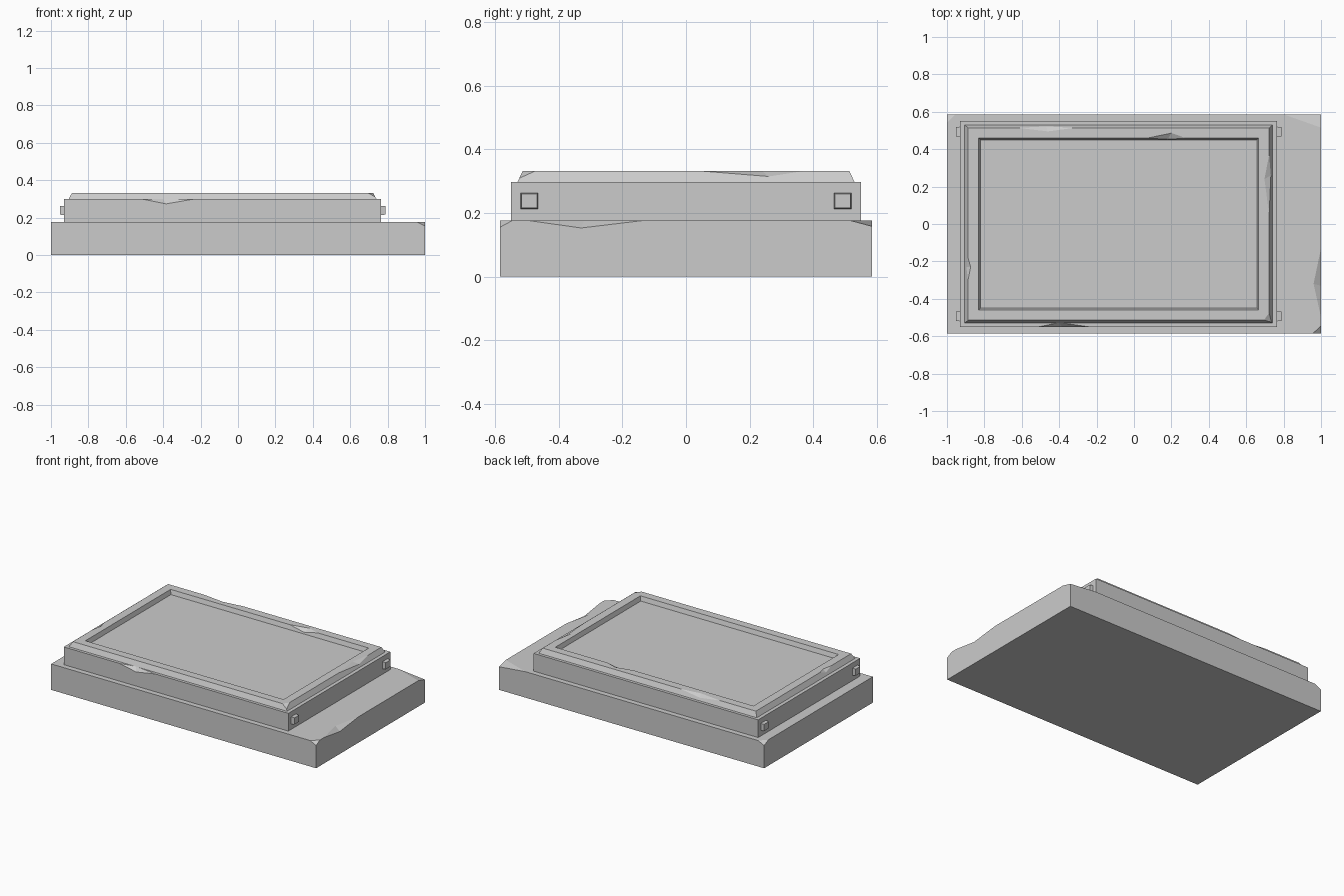
import bpy, bmesh
from mathutils import Vector

if "Cube" in bpy.data.objects:
    bpy.data.objects.remove(bpy.data.objects["Cube"])

CX = -0.0825  # centre of the raised panel along x


def finish(bm, name):
    bmesh.ops.recalc_face_normals(bm, faces=bm.faces[:])
    mesh = bpy.data.meshes.new(name)
    bm.to_mesh(mesh)
    bm.free()
    ob = bpy.data.objects.new(name, mesh)
    bpy.context.collection.objects.link(ob)
    return ob


def stack(rings):
    """Closed solid from stacked rectangles (centre x, half x, half y, z)."""
    bm = bmesh.new()
    loops = [[bm.verts.new((cx + sx * hx, sy * hy, z))
              for sx, sy in ((-1, -1), (1, -1), (1, 1), (-1, 1))]
             for cx, hx, hy, z in rings]
    for lo, hi in zip(loops, loops[1:]):
        for i in range(4):
            j = (i + 1) % 4
            bm.faces.new((lo[i], lo[j], hi[j], hi[i]))
    bm.faces.new(loops[0])
    bm.faces.new(loops[-1])
    bmesh.ops.recalc_face_normals(bm, faces=bm.faces[:])
    return bm


def cut_corner(bm, p, q, r):
    """Slice off the corner beyond the plane through three points."""
    p, q, r = Vector(p), Vector(q), Vector(r)
    n = (q - p).cross(r - p).normalized()
    if n.z < 0:
        n = -n
    geom = bm.verts[:] + bm.edges[:] + bm.faces[:]
    bmesh.ops.bisect_plane(bm, geom=geom, dist=1e-6, plane_co=p,
                           plane_no=n, clear_outer=True)
    bmesh.ops.holes_fill(bm, edges=[e for e in bm.edges if e.is_boundary])


def chip(ob, a, b, c, d):
    """Knock a two-faced chip out of edge a-b; c is inset, d is down the side."""
    a, b, c, d = map(Vector, (a, b, c, d))
    e = (a + b) - (c + d) / 2
    bm = bmesh.new()
    for p in (a, b, c + (c - d) * 0.5, d + (d - c) * 0.5, e):
        bm.verts.new(p)
    bmesh.ops.convex_hull(bm, input=bm.verts[:])
    cutter = finish(bm, "chip_cutter")
    cutter.hide_render = True
    mod = ob.modifiers.new("chip", 'BOOLEAN')
    mod.operation, mod.solver, mod.object = 'DIFFERENCE', 'EXACT', cutter
    bpy.context.view_layer.objects.active = ob
    bpy.ops.object.modifier_apply(modifier=mod.name)
    bpy.data.objects.remove(cutter, do_unlink=True)


# Base slab with broken corners
T = 0.177
bm = stack([(0, 1, 0.586, 0), (0, 1, 0.586, T)])
cut_corner(bm, (0.8, 0.586, T), (1, 0.515, T), (1, 0.586, 0.158))
cut_corner(bm, (0.955, -0.586, T), (1, -0.545, T), (1, -0.586, 0.155))
cut_corner(bm, (-0.955, 0.586, T), (-1, 0.54, T), (-1, 0.586, 0.155))
base = finish(bm, "base_slab")
chip(base, (1, -0.5, T), (1, -0.13, T), (0.96, -0.32, T), (1, -0.33, 0.153))

# Raised panel block
P = 0.298
panel = finish(stack([(CX, 0.8475, 0.55, T), (CX, 0.8475, 0.55, P)]), "panel_block")
chip(panel, (-0.51, -0.55, P), (-0.24, -0.55, P), (-0.4, -0.527, P), (-0.385, -0.55, 0.273))

# Sloped rim with a shallow recess
R = 0.332
bm = stack([(CX, 0.823, 0.53, P), (CX, 0.805, 0.514, R),
            (CX, 0.748, 0.459, R), (CX, 0.739, 0.45, 0.302)])
cut_corner(bm, (0.695, -0.514, R), (0.7225, -0.475, R), (0.735, -0.525, 0.309))
rim = finish(bm, "recessed_rim")
xr, xl = CX + 0.805, CX - 0.805
chip(rim, (xr, 0.05, R), (xr, 0.37, R), (xr - 0.025, 0.24, R), (xr + 0.009, 0.26, 0.315))
chip(rim, (-0.62, 0.514, R), (-0.32, 0.514, R), (-0.46, 0.495, R), (-0.47, 0.522, 0.315))
chip(rim, (0.07, 0.459, R), (0.28, 0.459, R), (0.2, 0.486, R), (0.18, 0.453, 0.312))
chip(rim, (xl, -0.3, R), (xl, -0.18, R), (xl + 0.014, -0.23, R), (xl - 0.009, -0.23, 0.315))

# Tapered pegs on both ends of the panel
for sx, side in ((-1, "left"), (1, "right")):
    for sy, end in ((-1, "front"), (1, "back")):
        bm = bmesh.new()
        bmesh.ops.create_cube(bm, size=1)
        for v in bm.verts:
            k = 0.88 if v.co.x * sx > 0 else 1.0
            out = 0.87 if v.co.x * sx > 0 else 0.84
            v.co = (CX + sx * out, sy * 0.493 + v.co.y * 0.056 * k,
                    0.238 + v.co.z * 0.051 * k)
        finish(bm, f"{side}_{end}_peg")
